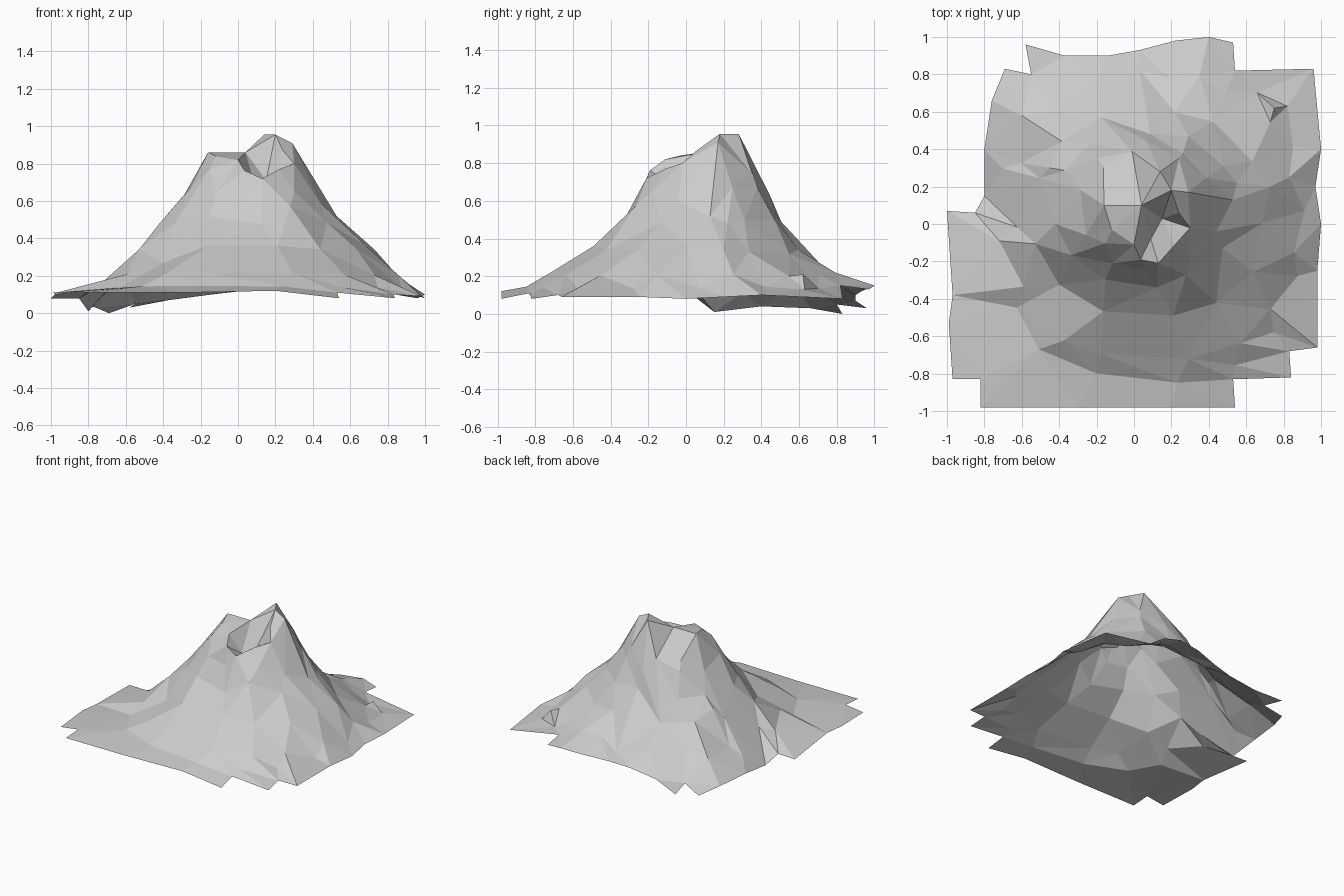
import bpy
import bmesh
import math
import random
from mathutils import Vector
from mathutils.geometry import delaunay_2d_cdt

random.seed(4)

default_cube = bpy.data.objects.get("Cube")
if default_cube:
    bpy.data.objects.remove(default_cube, do_unlink=True)


def make_material(name, colour):
    material = bpy.data.materials.new(name)
    material.use_nodes = True
    material.diffuse_color = (*colour, 1)
    shader = next(n for n in material.node_tree.nodes if n.type == 'BSDF_PRINCIPLED')
    shader.inputs["Base Color"].default_value = (*colour, 1)
    return material


# Stepped outer edge of the ground sheet, anticlockwise from the front right corner
ground_edge = [
    (-.82, -.98, .11), (-.3, -.98, .11), (.2, -.98, .12), (.54, -.98, .08),
    (.53, -.83, .11), (.84, -.82, .08), (.83, -.68, .1), (.98, -.66, .09),
    (.98, -.25, .09), (1, 0, .08), (.97, .2, .09), (1, .4, .1),
    (.96, .83, .08), (.54, .82, .15), (.53, .97, .13), (.4, 1, .15),
    (.22, .98, .14), (.03, .93, .12), (-.14, .9, .1), (-.37, .9, .07),
    (-.58, .96, .03), (-.55, .8, .05), (-.69, .83, 0), (-.76, .66, .03),
    (-.8, .4, .04), (-.8, .15, .01), (-.85, .06, .08), (-1, .07, .08),
    (-.97, -.38, .11), (-.99, -.53, .11), (-.97, -.83, .1), (-.82, -.83, .12),
]

# Slope contours: height, left, right, front, back, roundness, point count
contours = [
    (.14, -.72, .92, -.84, .84, 2.5, 16),
    (.21, -.64, .85, -.74, .79, 2.4, 15),
    (.35, -.53, .7, -.51, .62, 2.3, 13),
    (.5, -.41, .53, -.34, .49, 2.3, 12),
    (.65, -.29, .41, -.25, .44, 2.2, 10),
    (.75, -.22, .36, -.2, .4, 2.2, 9),
]

# Hollows in the slopes: x, y, radius, depth
hollows = [(-.75, .5, .25, .06), (-.4, -.27, .13, .08),
           (.52, .48, .14, .05), (.14, -.2, .09, .04)]

# Crater rim, twin peaks and crater floor
summit = [
    (-.16, .1, .86), (.04, .1, .86), (.14, .28, .955), (.2, .18, .955),
    (.29, .17, .91), (.24, .06, .87), (.3, -.02, .8), (.22, -.11, .77),
    (.13, -.21, .72), (0, -.11, .82), (-.12, -.03, .84),
    (.09, -.08, .68), (.15, .03, .71),
]

# Ridge crests standing out from the slopes, by side
crests = [
    (.82, .63, .13), (.75, .62, .21), (.55, .22, .48), (.73, .2, .34), (.44, -.04, .59),
    (.35, .79, .22), (.29, .47, .5),
    (-.72, -.09, .17), (-.42, 0, .48), (-.45, .3, .42), (-.6, .58, .17),
    (.28, -.27, .57), (.21, -.49, .36),
]


def signed_power(value, power):
    return math.copysign(abs(value) ** power, value)


def hollow_depth(x, y):
    return sum(depth * math.exp(-((x - cx) ** 2 + (y - cy) ** 2) / radius ** 2)
               for cx, cy, radius, depth in hollows)


def contour_points(height, left, right, front, back, roundness, count):
    """Uneven rounded ring of points around the mountain at one height."""
    points = []
    start = random.random()
    for i in range(count):
        angle = math.tau * (i + start + random.uniform(-.15, .15)) / count
        scale = random.uniform(.97, 1.02)
        across = signed_power(math.cos(angle), 2 / roundness) * scale
        along = signed_power(math.sin(angle), 2 / roundness) * scale
        x = (left + right) / 2 + across * (right - left) / 2
        y = (front + back) / 2 + along * (back - front) / 2
        z = height + random.uniform(-.04, .04) * height - hollow_depth(x, y)
        points.append((x, y, max(z, .02)))
    return points


def clear_of(point, others, gap):
    return all(math.dist(point[:2], other[:2]) > gap for other in others)


def build_terrain(name, edge, inner, material):
    """Triangulated open sheet through the points, bounded by the edge."""
    points = [Vector(p) for p in edge + inner]
    flat = [p.to_2d() for p in points]
    boundary = list(range(len(edge)))
    verts, _, faces, origins, _, _ = delaunay_2d_cdt(flat, [], [boundary], 1, 1e-5)

    bm = bmesh.new()
    made = []
    for position, source in zip(verts, origins):
        height = points[source[0]].z if source else .1
        made.append(bm.verts.new((position.x, position.y, height)))
    for face in faces:
        bm.faces.new([made[i] for i in face])
    bm.normal_update()
    for face in bm.faces:
        face.smooth = False
        if face.normal.z < 0:
            face.normal_flip()

    mesh = bpy.data.meshes.new(name)
    bm.to_mesh(mesh)
    bm.free()
    mesh.materials.append(material)
    terrain = bpy.data.objects.new(name, mesh)
    bpy.context.scene.collection.objects.link(terrain)
    return terrain


# Mountain sheet, with slope points kept clear of the crests and summit
rock = make_material("pale grey rock", (.6, .6, .6))
features = crests + summit
slopes = [point for contour in contours for point in contour_points(*contour)
          if clear_of(point, features, .07)]
build_terrain("volcano_mountain", ground_edge, slopes + features, rock)
